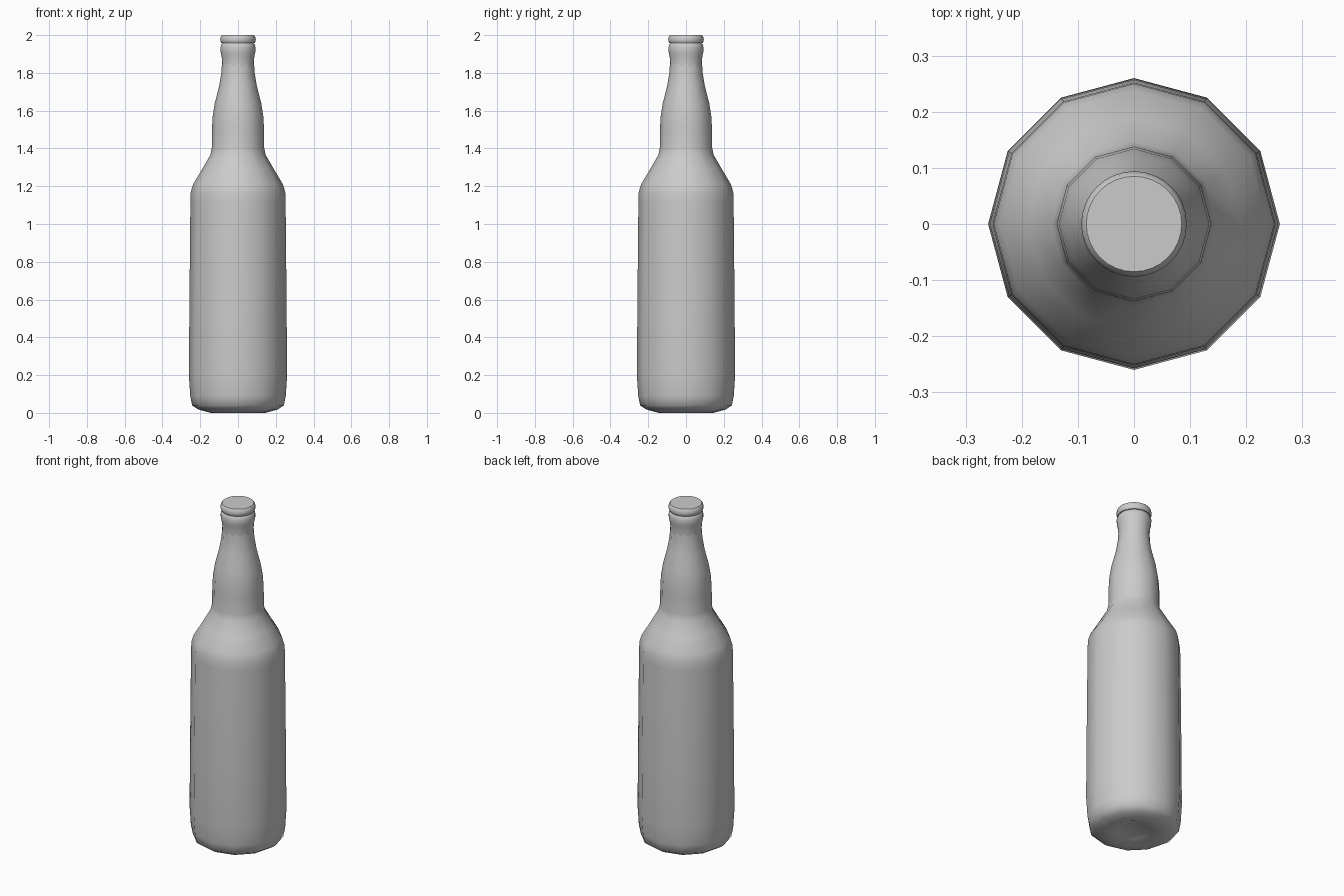
import bpy, bmesh
from math import cos, sin, pi, radians

cube = bpy.data.objects.get("Cube")
if cube:
    bpy.data.objects.remove(cube, do_unlink=True)

glass = bpy.data.materials.new("grey glass")
glass.use_nodes = True
GREY = (0.6, 0.6, 0.6, 1)
glass.diffuse_color = GREY
glass.node_tree.nodes["Principled BSDF"].inputs["Base Color"].default_value = GREY


def lathe(name, profile, sides):
    """Turn a bottom-to-top (radius, z) profile; zero radius closes an end."""
    bm = bmesh.new()
    rings = []
    for r, z in profile:
        if r == 0:
            rings.append([bm.verts.new((0, 0, z))] * sides)
        else:
            rings.append([bm.verts.new((r * cos(2 * pi * i / sides),
                                        r * sin(2 * pi * i / sides), z))
                          for i in range(sides)])
    for low, high in zip(rings, rings[1:]):
        for i in range(sides):
            j = (i + 1) % sides
            corners = [low[i], low[j], high[j], high[i]]
            bm.faces.new(list(dict.fromkeys(corners)))
    bmesh.ops.recalc_face_normals(bm, faces=bm.faces)
    mesh = bpy.data.meshes.new(name)
    bm.to_mesh(mesh)
    bm.free()
    mesh.materials.append(glass)
    obj = bpy.data.objects.new(name, mesh)
    bpy.context.collection.objects.link(obj)
    bpy.ops.object.select_all(action='DESELECT')
    obj.select_set(True)
    bpy.context.view_layer.objects.active = obj
    bpy.ops.object.shade_smooth_by_angle(angle=radians(50))
    return obj


# Body, shoulder and neck in one twelve-sided turning, with a shallow punt below
lathe("bottle_body", [
    (0, 0.03), (0.09, 0.02), (0.145, 0.0), (0.21, 0.018), (0.243, 0.04),
    (0.253, 0.09), (0.26, 0.2), (0.257, 0.6), (0.252, 1.12), (0.25, 1.17),
    (0.238, 1.21), (0.19, 1.29), (0.147, 1.365), (0.139, 1.4),
    (0.138, 1.5), (0.134, 1.57), (0.123, 1.64), (0.1, 1.73),
    (0.088, 1.8), (0.085, 1.85),
], 12)

# Round finish: collar ring under the mouth
lathe("neck_collar", [
    (0.082, 1.8), (0.084, 1.86), (0.087, 1.89), (0.092, 1.91),
    (0.093, 1.935), (0.088, 1.952), (0.083, 1.957), (0.083, 1.97),
], 32)

# Rounded lip with a flat closed top
lathe("bottle_lip", [
    (0.08, 1.957), (0.088, 1.958), (0.093, 1.967), (0.094, 1.978),
    (0.091, 1.992), (0.085, 2.0), (0, 2.0),
], 32)
